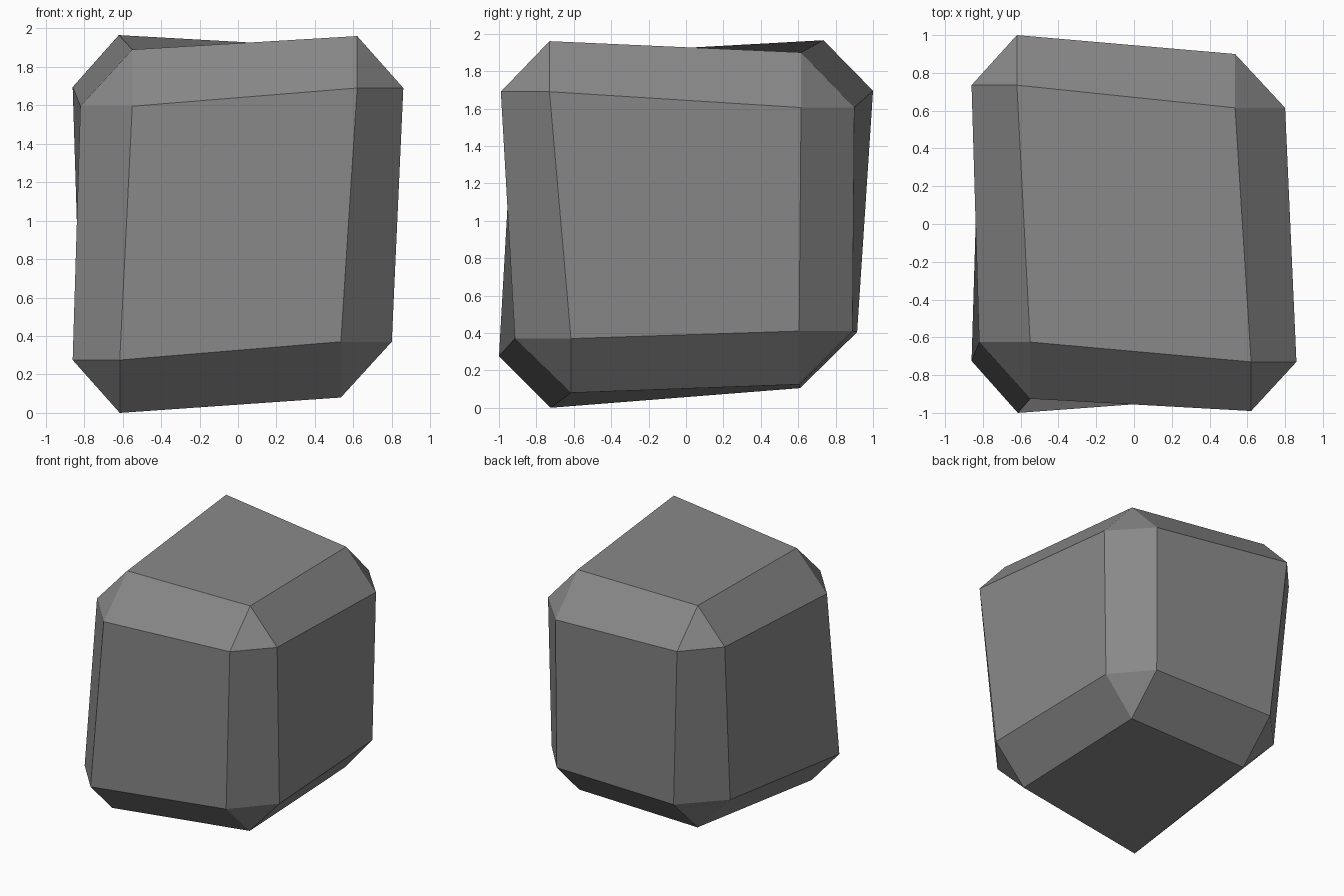
import bpy
import bmesh
from itertools import product

if "Cube" in bpy.data.objects:
    bpy.data.objects.remove(bpy.data.objects["Cube"])

# Rock block: an uneven cube with every edge and corner chamfered.
# Per corner (signs of x, y, z): inner chamfer limits, then outer face limits.
CORNERS = {
    (1, -1, 1): ((.62, -.73, 1.69), (.86, -.99, 1.96)),
    (-1, -1, 1): ((-.55, -.625, 1.595), (-.82, -.925, 1.89)),
    (-1, 1, 1): ((-.62, .735, 1.695), (-.86, 1.0, 1.965)),
    (1, 1, 1): ((.535, .615, 1.605), (.80, .90, 1.90)),
    (-1, -1, -1): ((-.615, -.725, .275), (-.86, -1.0, 0)),
    (1, -1, -1): ((.535, -.615, .37), (.80, -.915, .08)),
    (1, 1, -1): ((.53, .605, .41), (.775, .89, .125)),
    (-1, 1, -1): ((-.53, .61, .405), (-.82, .915, .105)),
}

bm = bmesh.new()

# Each corner gives one point on each of its three neighbouring sides
points = {}
for key, (inner, outer) in CORNERS.items():
    for axis in range(3):
        co = list(inner)
        co[axis] = outer[axis]
        points[key, axis] = bm.verts.new(co)


def corner(a, sa, b, sb, c, sc):
    key = [0, 0, 0]
    key[a], key[b], key[c] = sa, sb, sc
    return tuple(key)


# Corner triangles
for key in CORNERS:
    bm.faces.new([points[key, axis] for axis in range(3)])

for a in range(3):
    b, c = (a + 1) % 3, (a + 2) % 3
    # Large sides, each folded between its two smaller corners
    for s in (1, -1):
        ring = [(s, 1), (1, -s), (-s, -1), (-1, s)]
        ring = [(1, s), (-1, s), (-1, -s), (1, -s)]
        bm.faces.new([points[corner(a, s, b, u, c, v), a] for u, v in ring])
    # Chamfer strips along the edges parallel to this axis
    for u, v in product((1, -1), repeat=2):
        low = corner(a, -1, b, u, c, v)
        high = corner(a, 1, b, u, c, v)
        bm.faces.new([points[low, b], points[high, b], points[high, c], points[low, c]])

bmesh.ops.recalc_face_normals(bm, faces=bm.faces[:])
mesh = bpy.data.meshes.new("rock_block")
bm.to_mesh(mesh)
bm.free()

# Plain grey stone
stone = bpy.data.materials.new("stone grey")
stone.diffuse_color = (.25, .25, .25, 1)
stone.use_nodes = True
stone.node_tree.nodes["Principled BSDF"].inputs["Base Color"].default_value = stone.diffuse_color
mesh.materials.append(stone)
rock = bpy.data.objects.new("rock_block", mesh)
bpy.context.collection.objects.link(rock)
